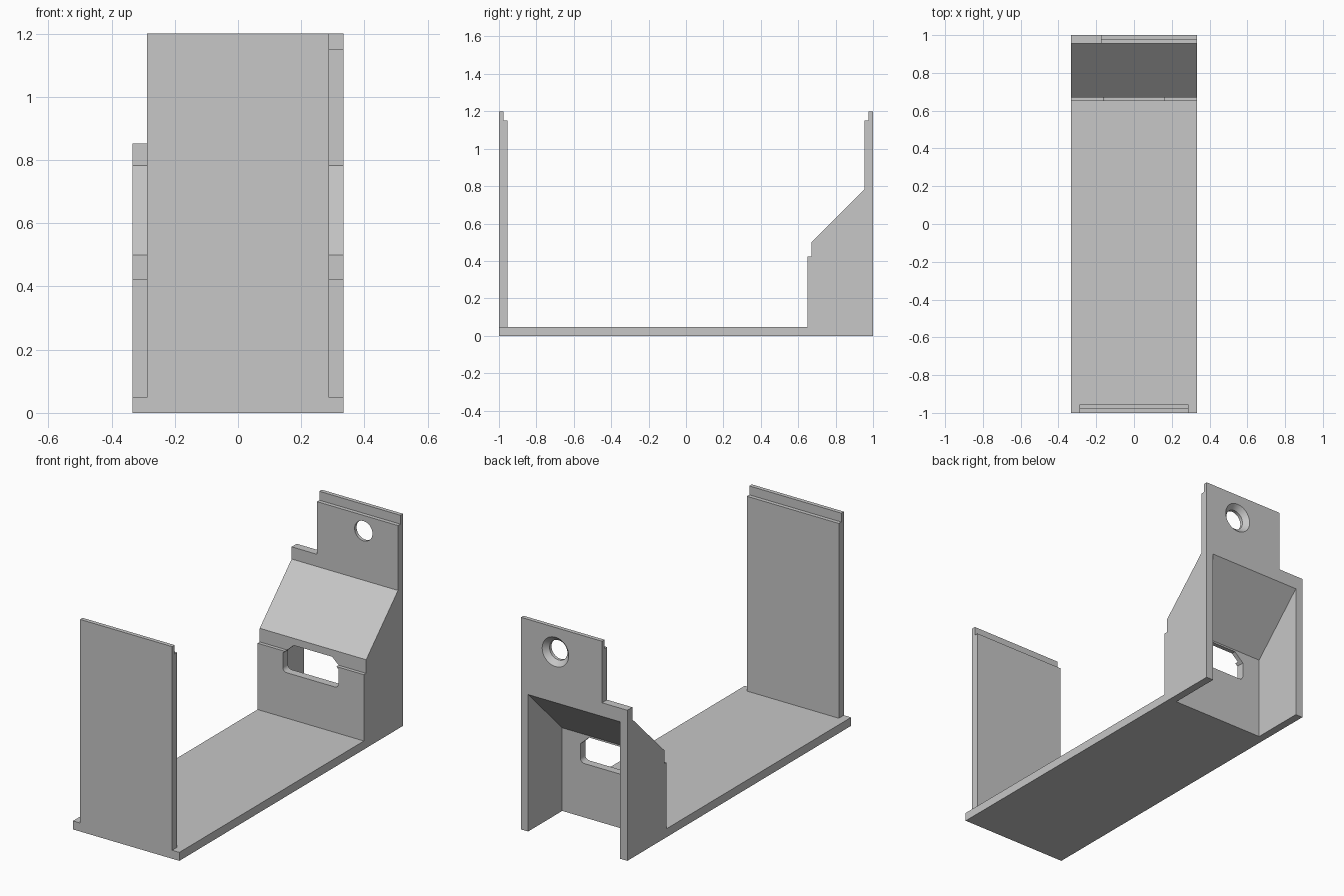
import bpy, bmesh, math
from mathutils import Matrix, Vector

cube = bpy.data.objects.get("Cube")
if cube:
    bpy.data.objects.remove(cube, do_unlink=True)

grey = bpy.data.materials.new("plain grey")
grey.use_nodes = True
grey.diffuse_color = (0.57, 0.57, 0.57, 1)
grey.node_tree.nodes["Principled BSDF"].inputs["Base Color"].default_value = grey.diffuse_color


def prism(name, points, start, end, axis="x"):
    """Extrude a profile along x (points are y,z) or along y (points are x,z)."""
    bm = bmesh.new()
    if axis == "x":
        verts = [bm.verts.new((start, a, b)) for a, b in points]
        step = Vector((end - start, 0, 0))
    else:
        verts = [bm.verts.new((a, start, b)) for a, b in points]
        step = Vector((0, end - start, 0))
    face = bm.faces.new(verts)
    new = bmesh.ops.extrude_face_region(bm, geom=[face])["geom"]
    bmesh.ops.translate(bm, vec=step, verts=[v for v in new if isinstance(v, bmesh.types.BMVert)])
    return finish(name, bm)


def cone(name, centre, r_front, r_back, depth):
    """Round cutter along y, from its front radius to its back radius."""
    bm = bmesh.new()
    place = Matrix.Translation(centre) @ Matrix.Rotation(-math.pi / 2, 4, "X")
    bmesh.ops.create_cone(bm, cap_ends=True, segments=48, radius1=r_front,
                          radius2=r_back, depth=depth, matrix=place)
    return finish(name, bm)


def finish(name, bm):
    bmesh.ops.recalc_face_normals(bm, faces=bm.faces)
    mesh = bpy.data.meshes.new(name)
    bm.to_mesh(mesh)
    bm.free()
    mesh.materials.append(grey)
    obj = bpy.data.objects.new(name, mesh)
    bpy.context.collection.objects.link(obj)
    return obj


def cut(obj, cutter):
    """Subtract the cutter, bake the result and discard the cutter."""
    cutter.hide_render = True
    mod = obj.modifiers.new("cut", "BOOLEAN")
    mod.operation = "DIFFERENCE"
    mod.solver = "EXACT"
    mod.object = cutter
    deps = bpy.context.evaluated_depsgraph_get()
    deps.update()
    mesh = bpy.data.meshes.new_from_object(obj.evaluated_get(deps))
    obj.modifiers.clear()
    obj.data = mesh
    bpy.data.objects.remove(cutter, do_unlink=True)


W, INNER = 0.333, 0.288

# Floor, sloped housing and back plate share one side profile
body = prism("floor_and_housing", [
    (-1, 0), (1, 0), (1, 1.2), (0.977, 1.2), (0.977, 1.15), (0.955, 1.15),
    (0.955, 0.783), (0.67, 0.5), (0.67, 0.423), (0.65, 0.423), (0.65, 0.048), (-1, 0.048)], -W, W)

# Hollow of the housing, open below and behind
cut(body, prism("cavity", [(0.695, -0.1), (1.1, -0.1), (1.1, 0.875), (0.695, 0.47)], -INNER, INNER))

# Lowered shoulder at the right of the back plate
cut(body, prism("shoulder", [(-0.5, 0.852), (-0.175, 0.852), (-0.175, 1.4), (-0.5, 1.4)], 0.9, 1.1, "y"))

# Slot with rounded lower and chamfered upper corners
half, low, high, r = 0.175, 0.305, 0.46, 0.025
arc = [(half - r + r * math.sin(a), low + r - r * math.cos(a))
       for a in [math.pi / 2 * i / 6 for i in range(7)]]
side = arc + [(half, high - 0.05), (half - 0.055, high)]
cut(body, prism("slot", side + [(-x, z) for x, z in reversed(side)], 0.6, 0.75, "y"))

# Round hole, countersunk from behind
hole_x, hole_z = 0.117, 1.062
cut(body, cone("hole", (hole_x, 0.97, hole_z), 0.056, 0.056, 0.2))
cut(body, cone("countersink", (hole_x, 0.99, hole_z), 0.056, 0.09, 0.034))

# Front panel with a thin lip along its top
panel = prism("front_panel", [
    (-1, 0.04), (-0.955, 0.04), (-0.955, 1.15), (-0.977, 1.15), (-0.977, 1.2), (-1, 1.2)], -INNER, INNER)

# Smooth only the round hole
for obj in (body, panel):
    bpy.ops.object.select_all(action="DESELECT")
    obj.select_set(True)
    bpy.context.view_layer.objects.active = obj
    bpy.ops.object.shade_smooth_by_angle(angle=math.radians(20))
